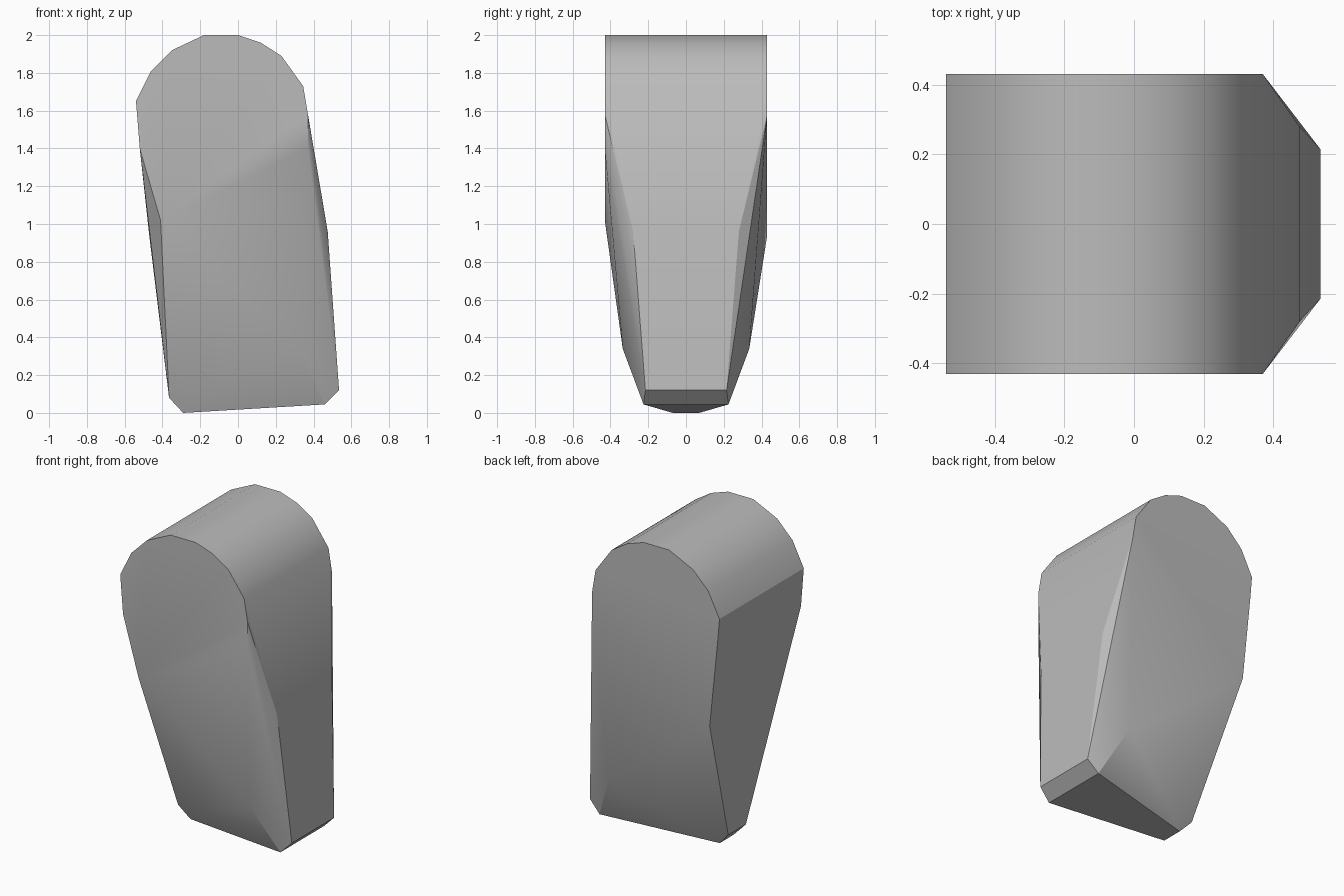
import bpy
import bmesh
from math import radians

if "Cube" in bpy.data.objects:
    bpy.data.objects.remove(bpy.data.objects["Cube"], do_unlink=True)

HALF_DEPTH = 0.43

# Rounded head outline (x, z), the same on the front and the back
head = [(-0.53, 1.53), (-0.54, 1.65), (-0.46, 1.81), (-0.35, 1.92), (-0.18, 2.0),
        (0.0, 2.0), (0.12, 1.96), (0.23, 1.89), (0.345, 1.73), (0.37, 1.58)]

# Tapering body and foot corners (x, half depth, z), mirrored front to back
taper = [(0.475, 0.28, 0.96), (0.32, 0.335, 0.34), (0.535, 0.215, 0.12),
         (0.46, 0.225, 0.045), (-0.29, 0.07, 0.0), (-0.365, 0.09, 0.08)]

# Lower corners of the flat sides (x, z), which differ front and back
front_corners = [(-0.52, 1.4), (-0.41, 1.02), (0.37, 1.4)]
back_corners = [(-0.47, 0.94)]

# Faceted solid wrapped around all corners
bm = bmesh.new()
for side, corners in ((-1, front_corners), (1, back_corners)):
    for x, z in head + corners:
        bm.verts.new((x, side * HALF_DEPTH, z))
    for x, y, z in taper:
        bm.verts.new((x, side * y, z))
hull = bmesh.ops.convex_hull(bm, input=bm.verts)
loose = [v for v in bm.verts if not v.link_faces]
bmesh.ops.delete(bm, geom=loose, context='VERTS')
bmesh.ops.dissolve_limit(bm, angle_limit=radians(0.5), verts=bm.verts, edges=bm.edges)
bmesh.ops.recalc_face_normals(bm, faces=bm.faces)

mesh = bpy.data.meshes.new("tapered_block")
bm.to_mesh(mesh)
bm.free()
block = bpy.data.objects.new("tapered_block", mesh)
bpy.context.collection.objects.link(block)

# Plain grey finish
grey = bpy.data.materials.new("plain_grey")
grey.use_nodes = True
colour = (0.5, 0.5, 0.5, 1.0)
grey.diffuse_color = colour
grey.node_tree.nodes["Principled BSDF"].inputs["Base Color"].default_value = colour
mesh.materials.append(grey)

# Smooth head, crisp rims
bpy.ops.object.select_all(action='DESELECT')
block.select_set(True)
bpy.context.view_layer.objects.active = block
bpy.ops.object.shade_smooth_by_angle(angle=radians(30))
